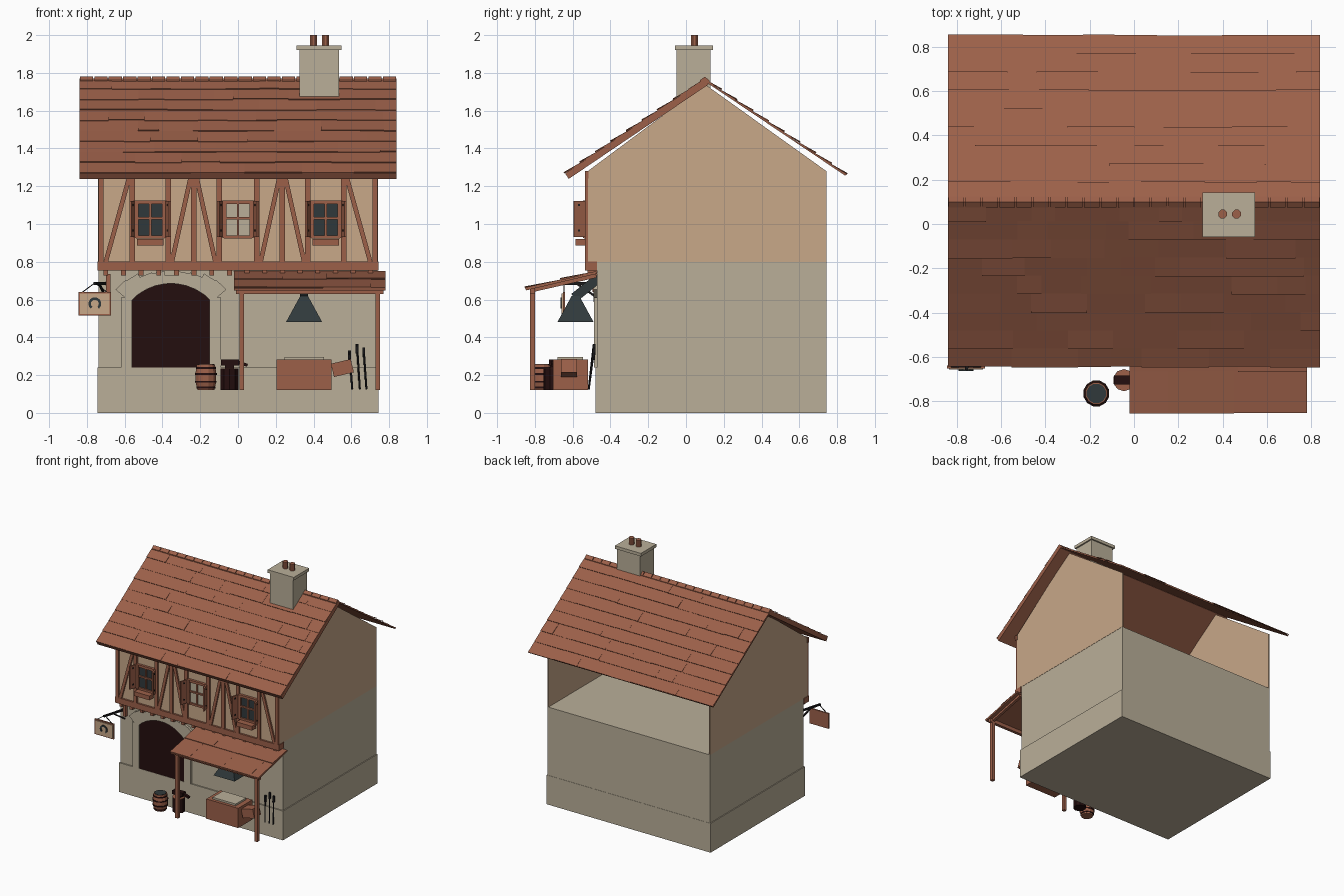
import bpy, bmesh, math, random
from mathutils import Vector

random.seed(4)
if "Cube" in bpy.data.objects:
    bpy.data.objects.remove(bpy.data.objects["Cube"])


def material(name, rgb):
    m = bpy.data.materials.new(name)
    m.use_nodes = True
    lin = [(c / 255 / 12.92) if c < 11 else ((c / 255 + 0.055) / 1.055) ** 2.4 for c in rgb]
    m.diffuse_color = (*lin, 1)
    m.node_tree.nodes["Principled BSDF"].inputs["Base Color"].default_value = (*lin, 1)
    return m


PLASTER = material("tan plaster", (200, 168, 137))
STONE = material("grey stone", (186, 175, 153))
WOOD = material("red brown wood", (156, 96, 73))
MAROON = material("dark maroon", (36, 14, 14))
SLATE = material("dark slate", (48, 57, 59))
IRON = material("black iron", (26, 25, 27))


def finish(name, bm, mat):
    bmesh.ops.recalc_face_normals(bm, faces=bm.faces)
    me = bpy.data.meshes.new(name)
    bm.to_mesh(me)
    bm.free()
    me.materials.append(mat)
    ob = bpy.data.objects.new(name, me)
    bpy.context.collection.objects.link(ob)
    return ob


def box(name, x, y, z, mat):
    bm = bmesh.new()
    bmesh.ops.create_cube(bm, size=1)
    for v in bm.verts:
        v.co = [(a + b) / 2 + c * (b - a) for (a, b), c in zip((x, y, z), v.co)]
    return finish(name, bm, mat)


def beam(name, p, q, w, h, mat):
    # bar from p to q, w across and h in the upright direction
    p, q = Vector(p), Vector(q)
    bm = bmesh.new()
    bmesh.ops.create_cube(bm, size=1)
    rot = (q - p).to_track_quat('Y', 'Z')
    for v in bm.verts:
        c = Vector((v.co.x * w, v.co.y * (q - p).length, v.co.z * h))
        v.co = rot @ c + (p + q) / 2
    return finish(name, bm, mat)


def prism(name, pts, a, b, mat, axis='y'):
    # outline in xz pushed along y, or outline in yz pushed along x
    bm = bmesh.new()
    place = (lambda u, v, d: (u, d, v)) if axis == 'y' else (lambda u, v, d: (d, u, v))
    lo = [bm.verts.new(place(u, v, a)) for u, v in pts]
    hi = [bm.verts.new(place(u, v, b)) for u, v in pts]
    bm.faces.new(lo)
    bm.faces.new(hi)
    for i in range(len(pts)):
        j = (i + 1) % len(pts)
        bm.faces.new((lo[i], lo[j], hi[j], hi[i]))
    return finish(name, bm, mat)


def lathe(name, cx, cy, profile, n, mat):
    bm = bmesh.new()
    rings = []
    for r, z in profile:
        angles = [2 * math.pi * (i + 0.5) / n for i in range(n)]
        rings.append([bm.verts.new((cx + r * math.cos(a), cy + r * math.sin(a), z)) for a in angles])
    for lo, hi in zip(rings, rings[1:]):
        for i in range(n):
            j = (i + 1) % n
            bm.faces.new((lo[i], lo[j], hi[j], hi[i]))
    bm.faces.new(rings[0])
    bm.faces.new(rings[-1])
    return finish(name, bm, mat)


def slope(name, eave, ridge, x0, x1, thick, rows, mat):
    # sloping slab carrying rows of uneven boards
    e, r = Vector(eave), Vector(ridge)
    length = (r - e).length
    d = (r - e) / length
    n = Vector((-d.y, d.x)) * (1 if d.x > 0 else -1)
    bm = bmesh.new()

    def slab(xa, xb, s0, s1, n0, n1, lift=0):
        out = bmesh.ops.create_cube(bm, size=1)
        for v in out["verts"]:
            s = s1 if v.co.y > 0 else s0
            h = (n1 if v.co.z > 0 else n0) + (lift if v.co.y < 0 else 0)
            p = e + d * s + n * h
            v.co = (xb if v.co.x > 0 else xa, p.x, p.y)

    slab(x0, x1, 0, length, -thick, 0)
    step = length / rows
    for k in range(rows):
        x = x0
        while x < x1:
            end = x + random.uniform(0.1, 0.32)
            if end > x1 - 0.06:
                end = x1
            slab(x, end, k * step - random.uniform(0, 0.004), (k + 1) * step,
                 -0.003, 0.002, random.uniform(0.002, 0.009))
            x = end
    return finish(name, bm, mat)


# Stone ground floor
box("plinth", (-0.745, 0.745), (-0.48, 0.745), (0, 0.24), STONE)
box("ground_floor", (-0.738, 0.738), (-0.47, 0.743), (0.24, 0.8), STONE)

# Upper storey, open at the back
gable = [(-0.52, 0.8), (0.743, 0.8), (0.743, 1.28), (0.1, 1.74), (-0.52, 1.28)]
for side, s in (("left", 1), ("right", -1)):
    prism(side + "_gable_wall", gable, s * 0.74, s * 0.73, PLASTER, 'x')
box("upper_front_wall", (-0.738, 0.738), (-0.52, -0.51), (0.8, 1.28), PLASTER)

# Roof and ridge
slope("front_roof", (-0.64, 1.268), (0.1, 1.768), -0.84, 0.84, 0.035, 9, WOOD)
slope("back_roof", (0.848, 1.262), (0.1, 1.765), -0.84, 0.84, 0.008, 9, WOOD)
for i in range(22):
    x = -0.84 + i * 1.68 / 22
    cap = [(0.075, 1.75), (0.1, 1.767), (0.125, 1.75), (0.125, 1.758), (0.1, 1.78), (0.075, 1.762)]
    prism("ridge_cap", cap, x + 0.003, x + 0.073, WOOD, 'x')

# Chimney
box("chimney", (0.325, 0.535), (-0.05, 0.13), (1.63, 1.925), STONE)
box("chimney_cap", (0.31, 0.547), (-0.058, 0.142), (1.92, 1.945), STONE)
for x in (0.4, 0.463):
    lathe("chimney_pot", x, 0.045, [(0.021, 1.94), (0.021, 2.0)], 8, WOOD)

# Timber frame
box("bottom_beam", (-0.745, 0.745), (-0.535, -0.47), (0.755, 0.802), WOOD)
box("top_beam", (-0.745, 0.745), (-0.535, -0.515), (1.24, 1.28), WOOD)
for x in (-0.725, -0.56, -0.37, -0.1, 0.1, 0.37, 0.56, 0.725):
    box("wall_post", (x - 0.014, x + 0.014), (-0.535, -0.515), (0.8, 1.26), WOOD)
for low, high in ((-0.7, -0.575), (-0.35, -0.25), (-0.12, -0.22),
                  (0.12, 0.22), (0.35, 0.25), (0.7, 0.575)):
    beam("wall_brace", (low, -0.524, 0.8), (high, -0.524, 1.25), 0.018, 0.024, WOOD)
for x in (-0.235, 0.235):
    box("short_post", (x - 0.014, x + 0.014), (-0.533, -0.515), (0.8, 1.26), WOOD)
for i in range(16):
    x = -0.7 + i * 0.0935
    box("joist_end", (x - 0.013, x + 0.013), (-0.522, -0.46), (0.728, 0.757), WOOD)

# Windows with shutters and boxes
for cx, pane in ((-0.465, SLATE), (0, STONE), (0.465, SLATE)):
    box("window_pane", (cx - 0.075, cx + 0.075), (-0.527, -0.519), (0.925, 1.12), pane)
    for s in (-1, 1):
        x = cx + s * 0.072
        box("window_side", (x - 0.01, x + 0.01), (-0.545, -0.519), (0.925, 1.125), WOOD)
        beam("shutter", (cx + s * 0.084, -0.53, 1.027), (cx + s * 0.105, -0.595, 1.027), 0.012, 0.19, WOOD)
        for z in (0.96, 1.095):
            box("shutter_hinge", (cx + s * 0.096 - 0.008, cx + s * 0.096 + 0.008), (-0.575, -0.56),
                (z, z + 0.012), IRON)
    box("window_mullion", (cx - 0.006, cx + 0.006), (-0.537, -0.519), (0.925, 1.12), WOOD)
    for z, t in ((1.03, 0.006), (1.115, 0.01), (0.93, 0.008)):
        box("window_bar", (cx - 0.075, cx + 0.075), (-0.54, -0.519), (z - t, z + t), WOOD)
    if cx:
        box("window_box", (cx - 0.07, cx + 0.07), (-0.585, -0.53), (0.885, 0.92), WOOD)

# Arched doorway
cx, cz, radius, spread = -0.355, 0.395, 0.29, math.radians(45)


def on_arc(r, a):
    return (cx + r * math.sin(a), cz + r * math.cos(a))


arc = [on_arc(radius, spread * (i / 6 - 1)) for i in range(13)]
prism("doorway", [(-0.15, 0.24), (-0.56, 0.24)] + arc, -0.478, -0.469, MAROON)
for i in range(9):
    a, b = (spread * 1.08 * (k / 4.5 - 1) for k in (i, i + 1))
    outer = 0.335 + 0.014 * abs(i - 4) + (0.008 if i % 2 else 0)
    prism("arch_stone", [on_arc(radius, a), on_arc(radius, b), on_arc(outer, b), on_arc(outer, a)],
          -0.49, -0.465, STONE)
for x in (-0.62, -0.15):
    box("door_jamb", (x, x + 0.06), (-0.486, -0.465), (0.24, 0.61), STONE)

# Lean-to canopy
slope("canopy_roof", (-0.85, 0.66), (-0.475, 0.748), -0.02, 0.78, 0.012, 2, WOOD)
box("canopy_front_beam", (-0.01, 0.77), (-0.825, -0.8), (0.63, 0.66), WOOD)
for x in (0.02, 0.74):
    box("canopy_post", (x - 0.013, x + 0.013), (-0.825, -0.799), (0.12, 0.65), WOOD)
    beam("canopy_rafter", (x, -0.82, 0.648), (x, -0.475, 0.726), 0.022, 0.02, WOOD)

# Forge, hood and flue
box("forge", (0.205, 0.495), (-0.705, -0.52), (0.12, 0.282), WOOD)
box("forge_tray", (0.245, 0.455), (-0.68, -0.545), (0.28, 0.297), STONE)
lathe("forge_hood", 0.35, -0.585, [(0.136, 0.48), (0.028, 0.62)], 4, SLATE)
beam("hood_flue", (0.35, -0.592, 0.61), (0.35, -0.46, 0.715), 0.042, 0.05, SLATE)
beam("bellows", (0.5, -0.62, 0.225), (0.605, -0.62, 0.25), 0.085, 0.072, WOOD)

# Tools leaning on the wall
for x, top, lean in ((0.605, 0.33, -0.015), (0.645, 0.365, -0.015), (0.68, 0.345, -0.015)):
    beam("tool_rod", (x, -0.515, 0.125), (x + lean, -0.488, top), 0.008, 0.008, IRON)
    beam("tool_head", (x + lean, -0.489, top - 0.05), (x + lean, -0.486, top), 0.014, 0.014, IRON)

# Water barrel
lathe("barrel", -0.17, -0.765, [(0.046, 0.12), (0.056, 0.16), (0.057, 0.21), (0.05, 0.255)], 12, WOOD)
lathe("barrel_water", -0.17, -0.765, [(0.045, 0.25), (0.045, 0.258)], 12, SLATE)
for z, r in ((0.135, 0.052), (0.165, 0.059), (0.205, 0.06), (0.238, 0.055)):
    lathe("barrel_band", -0.17, -0.765, [(r, z - 0.005), (r, z + 0.005)], 12, MAROON)

# Anvil on its stump
lathe("stump", -0.045, -0.705, [(0.05, 0.12), (0.05, 0.232)], 10, MAROON)
lathe("stump_top", -0.045, -0.705, [(0.049, 0.23), (0.049, 0.236)], 10, WOOD)
box("anvil_foot", (-0.07, -0.02), (-0.72, -0.69), (0.234, 0.255), MAROON)
box("anvil_body", (-0.09, 0.005), (-0.725, -0.685), (0.252, 0.282), MAROON)
beam("anvil_horn", (0.0, -0.705, 0.268), (0.05, -0.705, 0.252), 0.022, 0.016, MAROON)

# Hanging sign with horseshoe
box("sign_board", (-0.845, -0.672), (-0.652, -0.64), (0.515, 0.64), WOOD)
box("sign_face", (-0.836, -0.681), (-0.658, -0.651), (0.524, 0.631), PLASTER)
shoe = [math.radians(-50 + 280 * i / 12) for i in range(13)]
ring = [(-0.758 + 0.034 * math.cos(a), 0.578 + 0.034 * math.sin(a)) for a in shoe]
ring += [(-0.758 + 0.021 * math.cos(a), 0.578 + 0.021 * math.sin(a)) for a in reversed(shoe)]
prism("horseshoe", ring, -0.664, -0.657, SLATE)
beam("sign_arm", (-0.7, -0.46, 0.685), (-0.758, -0.66, 0.685), 0.014, 0.014, IRON)
beam("sign_brace", (-0.7, -0.47, 0.61), (-0.735, -0.58, 0.685), 0.01, 0.01, IRON)
for x in (-0.825, -0.692):
    beam("sign_chain", (x, -0.646, 0.638), (-0.758, -0.646, 0.688), 0.005, 0.005, IRON)
box("sign_wall_post", (-0.7, -0.675), (-0.495, -0.465), (0.64, 0.735), WOOD)
